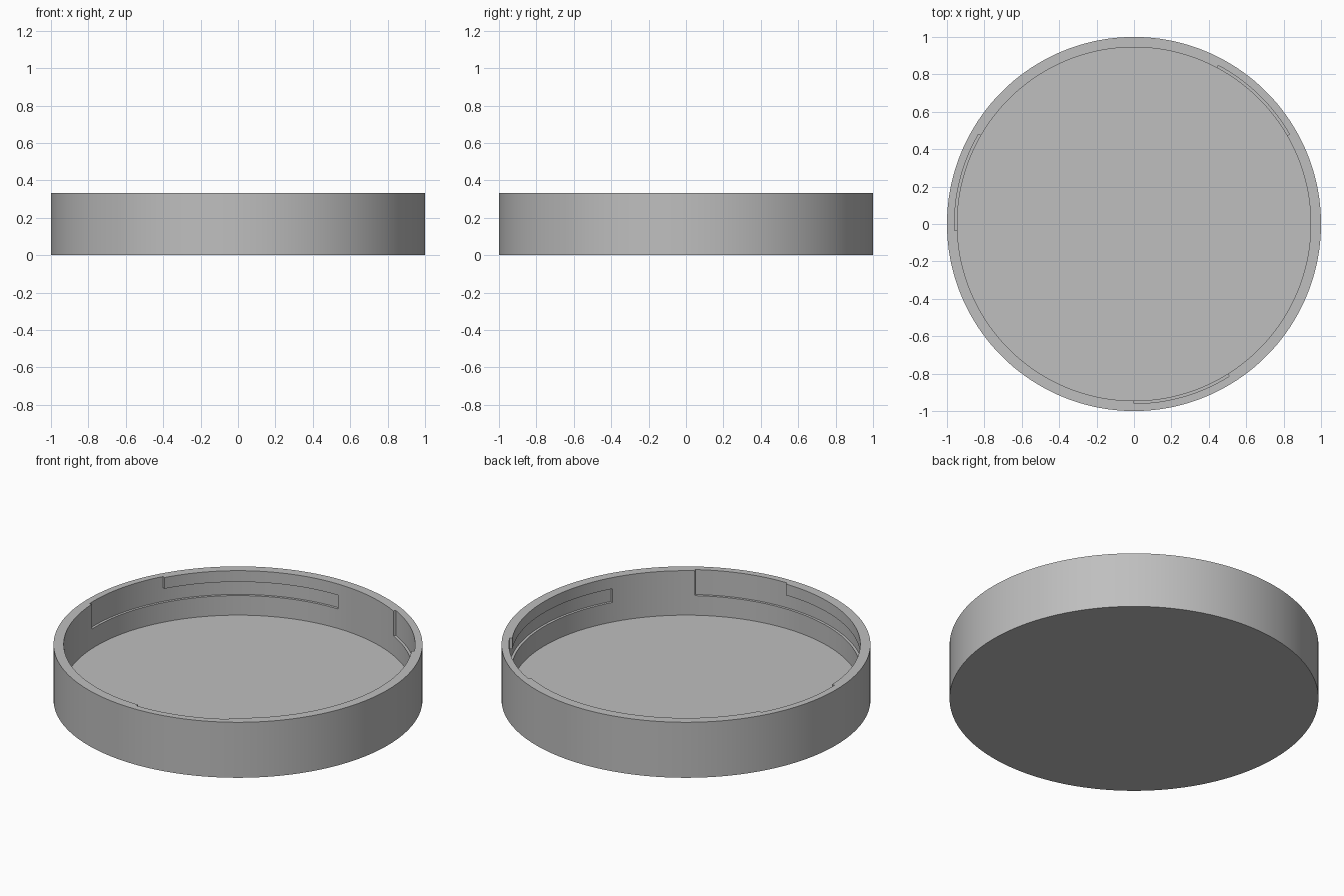
import bpy, bmesh, math

if "Cube" in bpy.data.objects:
    bpy.data.objects.remove(bpy.data.objects["Cube"])

# Main sizes
R_OUT, R_IN, R_SLOT = 1.0, 0.945, 0.96
FLOOR, SLOT_LOW, SLOT_TOP, TOP = 0.066, 0.183, 0.265, 0.332
SEG = 180
STEP = 360 / SEG

mat = bpy.data.materials.new("plain grey")
mat.diffuse_color = (0.52, 0.52, 0.52, 1)
mat.use_nodes = True
mat.node_tree.nodes["Principled BSDF"].inputs["Base Color"].default_value = mat.diffuse_color


def inner_radius(deg, band):
    """Wall radius: entry notch (32 deg) joined to a covered lock run (60 deg), three times."""
    a = (deg + 30) % 120
    if band == 1 and a < 92:
        return R_SLOT
    if band == 2 and 60 < a < 92:
        return R_SLOT
    return R_IN


def finish(bm, name):
    bmesh.ops.remove_doubles(bm, verts=bm.verts, dist=1e-5)
    bmesh.ops.recalc_face_normals(bm, faces=bm.faces)
    me = bpy.data.meshes.new(name)
    bm.to_mesh(me)
    bm.free()
    me.materials.append(mat)
    ob = bpy.data.objects.new(name, me)
    bpy.context.collection.objects.link(ob)
    bpy.context.view_layer.objects.active = ob
    ob.select_set(True)
    bpy.ops.object.shade_smooth_by_angle(angle=math.radians(30))
    ob.select_set(False)


bm = bmesh.new()


def quad(*pts):
    """Face from (radius, degrees, height) points."""
    bm.faces.new([bm.verts.new((r * math.cos(math.radians(a)),
                                r * math.sin(math.radians(a)), z)) for r, a, z in pts])


levels = [FLOOR, SLOT_LOW, SLOT_TOP, TOP]
for i in range(SEG):
    a, b = i * STEP, (i + 1) * STEP
    mid = a + STEP / 2
    radii = [inner_radius(mid, k) for k in range(3)]
    # Outer wall and rim
    quad((R_OUT, a, 0), (R_OUT, b, 0), (R_OUT, b, TOP), (R_OUT, a, TOP))
    quad((R_OUT, a, TOP), (R_OUT, b, TOP), (radii[2], b, TOP), (radii[2], a, TOP))
    for k, r in enumerate(radii):
        # Inner wall band
        lo, hi = levels[k], levels[k + 1]
        quad((r, b, lo), (r, a, lo), (r, a, hi), (r, b, hi))
        # Slot ledges and ceilings
        if k < 2 and radii[k + 1] != r:
            s = radii[k + 1]
            quad((r, a, hi), (r, b, hi), (s, b, hi), (s, a, hi))
        # Slot end faces
        n = inner_radius(mid + STEP, k)
        if n != r:
            quad((r, b, lo), (n, b, lo), (n, b, hi), (r, b, hi))

# Floor, top and underside
for r, z in ((R_IN, FLOOR), (R_OUT, 0)):
    quad(*[(r, i * STEP, z) for i in range(SEG)])

finish(bm, "twist_lock_lid")
